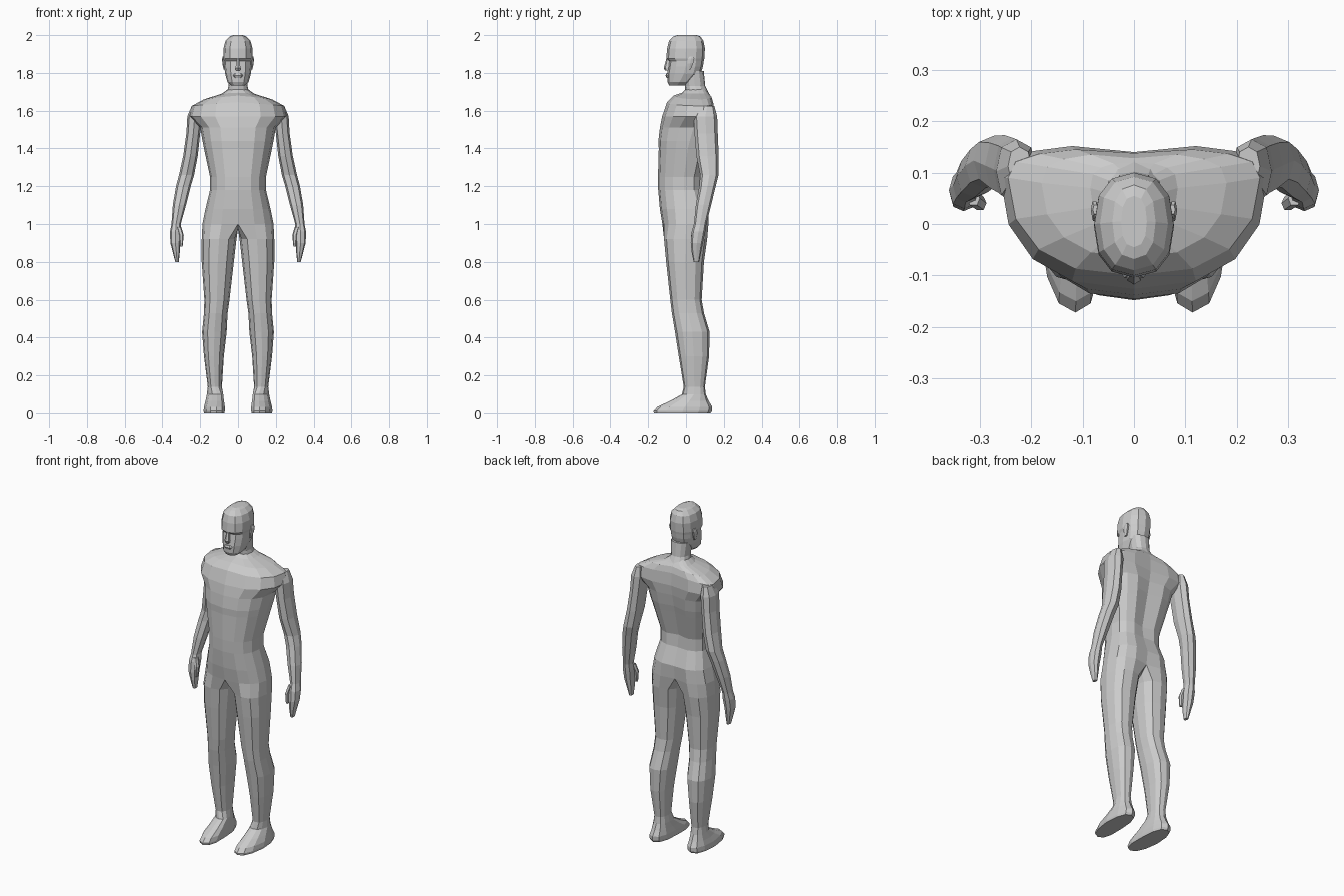
import bpy, bmesh, math

skin = bpy.data.materials.new("light_grey")
skin.diffuse_color = (0.6, 0.6, 0.6, 1)


def power(v, e):
    return math.copysign(abs(v) ** e, v)


def finish(bm, name, mirror=True):
    bmesh.ops.recalc_face_normals(bm, faces=bm.faces)
    mesh = bpy.data.meshes.new(name)
    bm.to_mesh(mesh)
    bm.free()
    mesh.materials.append(skin)
    ob = bpy.data.objects.new(name, mesh)
    bpy.context.collection.objects.link(ob)
    if mirror:
        mod = ob.modifiers.new("mirror", 'MIRROR')
        mod.use_clip = True
        mod.merge_threshold = 0.0005
    return ob


def bridge(bm, a, b, closed):
    n = len(a)
    for i in range(n if closed else n - 1):
        j = (i + 1) % n
        bm.faces.new((a[i], a[j], b[j], b[i]))


def half_ring(bm, z, w, yf, yb, mid, groove=0, drop=0, n=8):
    """Open ring from front centre round the side to back centre."""
    ring = []
    for k in range(n + 1):
        t = math.pi * k / n - math.pi / 2
        s = math.sin(t)
        x = 0 if k in (0, n) else w * power(math.cos(t), 0.8)
        y = mid + (mid - yf) * power(s, 0.9) if s < 0 else mid + (yb - mid) * power(s, 0.65)
        if k == n:
            y -= groove
        ring.append(bm.verts.new((x, y, z - drop * abs(math.cos(t)))))
    return ring


def oval_ring(bm, z, x0, x1, y0, y1, n=12, start=-120, e=0.85, skew=0):
    cx, cy, rx, ry = (x0 + x1) / 2, (y0 + y1) / 2, (x1 - x0) / 2, (y1 - y0) / 2
    ring = []
    for k in range(n):
        t = math.radians(start + 360 * k / n)
        s = power(math.sin(t), e)
        ring.append(bm.verts.new((cx + rx * power(math.cos(t), e) + skew * min(s, 0), cy + ry * s, z)))
    return ring


def oval_loft(name, rows, n=8, start=0, mirror=True):
    bm = bmesh.new()
    rings = [oval_ring(bm, *r, n=n, start=start) for r in rows]
    for a, b in zip(rings, rings[1:]):
        bridge(bm, a, b, True)
    bm.faces.new(rings[0])
    bm.faces.new(rings[-1])
    return finish(bm, name, mirror)


def half_loft(name, rows):
    bm = bmesh.new()
    rings = [half_ring(bm, *r) for r in rows]
    for a, b in zip(rings, rings[1:]):
        bridge(bm, a, b, False)
    bm.faces.new(rings[0])
    bm.faces.new(rings[-1])
    # remove cap edges' interior walls: the caps lie flat, so only the outline remains
    return finish(bm, name)


# Body: torso half rings continue into a leg and foot
bm = bmesh.new()
torso = [  # z, half width, front, back, widest y, spine groove, side drop
    (1.715, 0.050, 0.000, 0.105, 0.06, 0.00, 0),
    (1.695, 0.085, -0.020, 0.120, 0.07, 0.00, 0.005),
    (1.680, 0.180, -0.065, 0.138, 0.08, 0.01, 0.02),
    (1.645, 0.245, -0.100, 0.148, 0.09, 0.01, 0.02),
    (1.570, 0.260, -0.126, 0.155, 0.09, 0.015, 0),
    (1.510, 0.200, -0.138, 0.150, 0.04, 0.02, 0),
    (1.440, 0.188, -0.146, 0.140, 0.02, 0.025, 0),
    (1.400, 0.180, -0.144, 0.130, 0.01, 0.025, 0),
    (1.250, 0.148, -0.148, 0.090, -0.01, 0.02, 0),
    (1.180, 0.148, -0.147, 0.090, -0.01, 0.01, 0),
    (1.080, 0.172, -0.138, 0.125, 0.00, 0.01, 0),
    (1.000, 0.188, -0.125, 0.125, 0.00, 0.02, 0),
]
rings = [half_ring(bm, *r) for r in torso]
for a, b in zip(rings, rings[1:]):
    bridge(bm, a, b, False)
hip = rings[-1] + [bm.verts.new((0, y, 0.975)) for y in (0.06, 0.0, -0.06)]
legs = [  # z, inner x, outer x, front, back
    (0.920, 0.008, 0.192, -0.116, 0.112),
    (0.800, 0.022, 0.192, -0.105, 0.095),
    (0.600, 0.045, 0.178, -0.083, 0.083),
    (0.530, 0.055, 0.180, -0.075, 0.095),
    (0.430, 0.060, 0.190, -0.058, 0.125),
    (0.300, 0.075, 0.180, -0.038, 0.122),
    (0.140, 0.085, 0.160, -0.012, 0.100),
]
feet = [
    (0.100, 0.080, 0.165, -0.022, 0.105),
    (0.065, 0.075, 0.172, -0.085, 0.120),
    (0.035, 0.070, 0.180, -0.150, 0.138),
    (0.012, 0.070, 0.182, -0.172, 0.138),
    (0.000, 0.072, 0.180, -0.170, 0.130),
]
last = hip
for r in legs:
    ring = oval_ring(bm, *r)
    bridge(bm, last, ring, True)
    last = ring
for r in feet:
    ring = oval_ring(bm, *r, skew=0.012)
    bridge(bm, last, ring, True)
    last = ring
bm.faces.new(last)
finish(bm, "body")

# Arms with cupped hands
oval_loft("arm", [
    (1.625, 0.200, 0.245, 0.075, 0.150),
    (1.570, 0.190, 0.268, 0.040, 0.165),
    (1.480, 0.200, 0.273, 0.045, 0.168),
    (1.360, 0.213, 0.290, 0.055, 0.173),
    (1.260, 0.232, 0.312, 0.075, 0.172),
    (1.200, 0.250, 0.328, 0.070, 0.157),
    (1.100, 0.275, 0.345, 0.052, 0.133),
    (1.000, 0.303, 0.352, 0.042, 0.108),
    (0.960, 0.300, 0.360, 0.030, 0.102),
    (0.900, 0.305, 0.358, 0.025, 0.090),
    (0.850, 0.308, 0.345, 0.030, 0.080),
    (0.800, 0.313, 0.332, 0.040, 0.070),
])
oval_loft("thumb", [
    (0.985, 0.300, 0.325, 0.035, 0.065),
    (0.940, 0.287, 0.312, 0.026, 0.055),
    (0.880, 0.293, 0.308, 0.028, 0.046),
], n=6)

# Neck and head
oval_loft("neck", [
    (1.680, -0.065, 0.065, 0.000, 0.128),
    (1.730, -0.050, 0.050, -0.006, 0.102),
    (1.810, -0.056, 0.056, -0.020, 0.094),
], n=12, mirror=False)
oval_loft("head", [
    (1.733, -0.036, 0.036, -0.088, -0.005),
    (1.752, -0.056, 0.056, -0.098, 0.030),
    (1.795, -0.068, 0.068, -0.100, 0.078),
    (1.835, -0.073, 0.073, -0.094, 0.090),
    (1.862, -0.074, 0.074, -0.090, 0.094),
    (1.876, -0.078, 0.078, -0.104, 0.097),
    (1.930, -0.077, 0.077, -0.100, 0.100),
    (1.970, -0.066, 0.066, -0.090, 0.092),
    (1.993, -0.042, 0.042, -0.068, 0.076),
    (2.000, -0.025, 0.025, -0.045, 0.055),
], n=12, mirror=False)

# Face details and ears
oval_loft("nose", [
    (1.875, -0.008, 0.008, -0.104, -0.080),
    (1.825, -0.015, 0.015, -0.118, -0.080),
    (1.812, -0.013, 0.013, -0.110, -0.080),
], n=6, start=30, mirror=False)
oval_loft("lips", [
    (1.797, -0.018, 0.018, -0.104, -0.080),
    (1.786, -0.026, 0.026, -0.108, -0.080),
    (1.774, -0.018, 0.018, -0.103, -0.080),
], n=8, mirror=False)
oval_loft("ear", [
    (1.818, 0.066, 0.076, 0.008, 0.026),
    (1.850, 0.068, 0.083, 0.004, 0.040),
    (1.875, 0.070, 0.084, 0.008, 0.046),
    (1.888, 0.070, 0.080, 0.018, 0.038),
], n=6)
